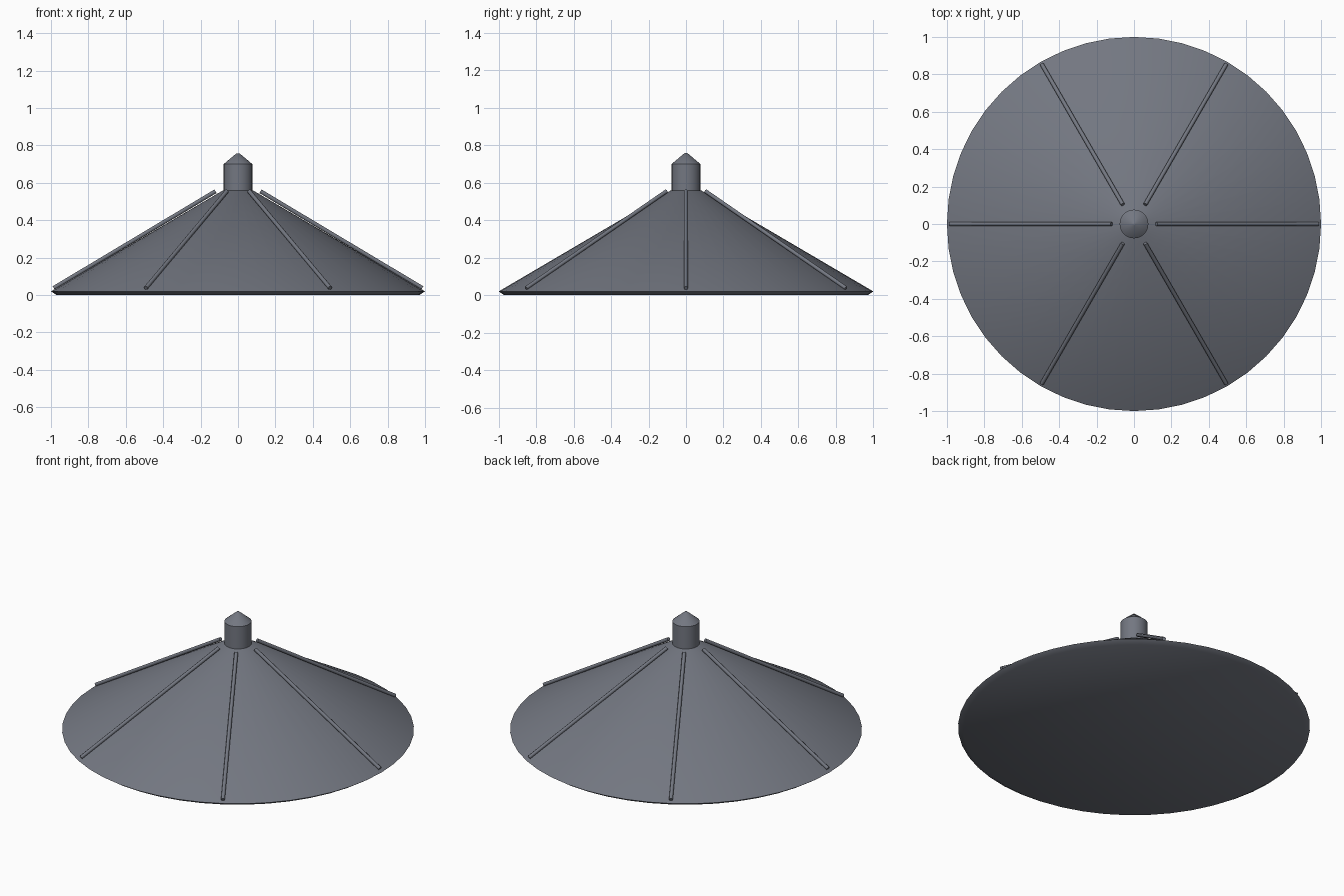
import bpy, bmesh
from math import cos, sin, tau
from mathutils import Vector

if "Cube" in bpy.data.objects:
    bpy.data.objects.remove(bpy.data.objects["Cube"])

# Dark slate finish shared by all parts
slate = bpy.data.materials.new("slate")
slate.diffuse_color = (0.172, 0.185, 0.22, 1)
slate.use_nodes = True
slate.node_tree.nodes["Principled BSDF"].inputs["Base Color"].default_value = slate.diffuse_color


def finish(obj):
    """Slate material, smooth shading with the hard edges kept."""
    obj.data.materials.append(slate)
    bpy.ops.object.select_all(action='DESELECT')
    obj.select_set(True)
    bpy.context.view_layer.objects.active = obj
    bpy.ops.object.shade_smooth_by_angle(angle=0.8)


def lathe(name, profile, sides):
    """Closed solid of revolution from (radius, z) rings, capped at both ends."""
    bm = bmesh.new()
    rings = [[bm.verts.new((r * cos(tau * i / sides), r * sin(tau * i / sides), z))
              for i in range(sides)] for r, z in profile]
    for low, high in zip(rings, rings[1:]):
        for i in range(sides):
            j = (i + 1) % sides
            bm.faces.new((low[i], low[j], high[j], high[i]))
    bm.faces.new(rings[0][::-1])
    bm.faces.new(rings[-1])
    mesh = bpy.data.meshes.new(name)
    bm.to_mesh(mesh)
    bm.free()
    obj = bpy.data.objects.new(name, mesh)
    bpy.context.collection.objects.link(obj)
    finish(obj)


def rod(name, start, end, radius):
    axis = end - start
    bpy.ops.mesh.primitive_cylinder_add(vertices=8, radius=radius, depth=axis.length,
                                        location=(start + end) / 2)
    obj = bpy.context.object
    obj.name = name
    obj.rotation_euler = axis.to_track_quat('Z', 'Y').to_euler()
    finish(obj)


# Conical canopy with a thin chamfered rim
lathe("canopy", [(0.97, 0), (1.0, 0.02), (0.08, 0.56)], 48)

# Finial post with a pointed cap
lathe("finial", [(0.077, 0.53), (0.077, 0.70), (0.008, 0.758)], 24)

# Six ribs lying on the canopy
for k in range(6):
    d = Vector((cos(tau * k / 6), sin(tau * k / 6), 0))
    rod(f"rib_{k + 1}", d * 0.12 + Vector((0, 0, 0.555)),
        d * 0.985 + Vector((0, 0, 0.038)), 0.011)
